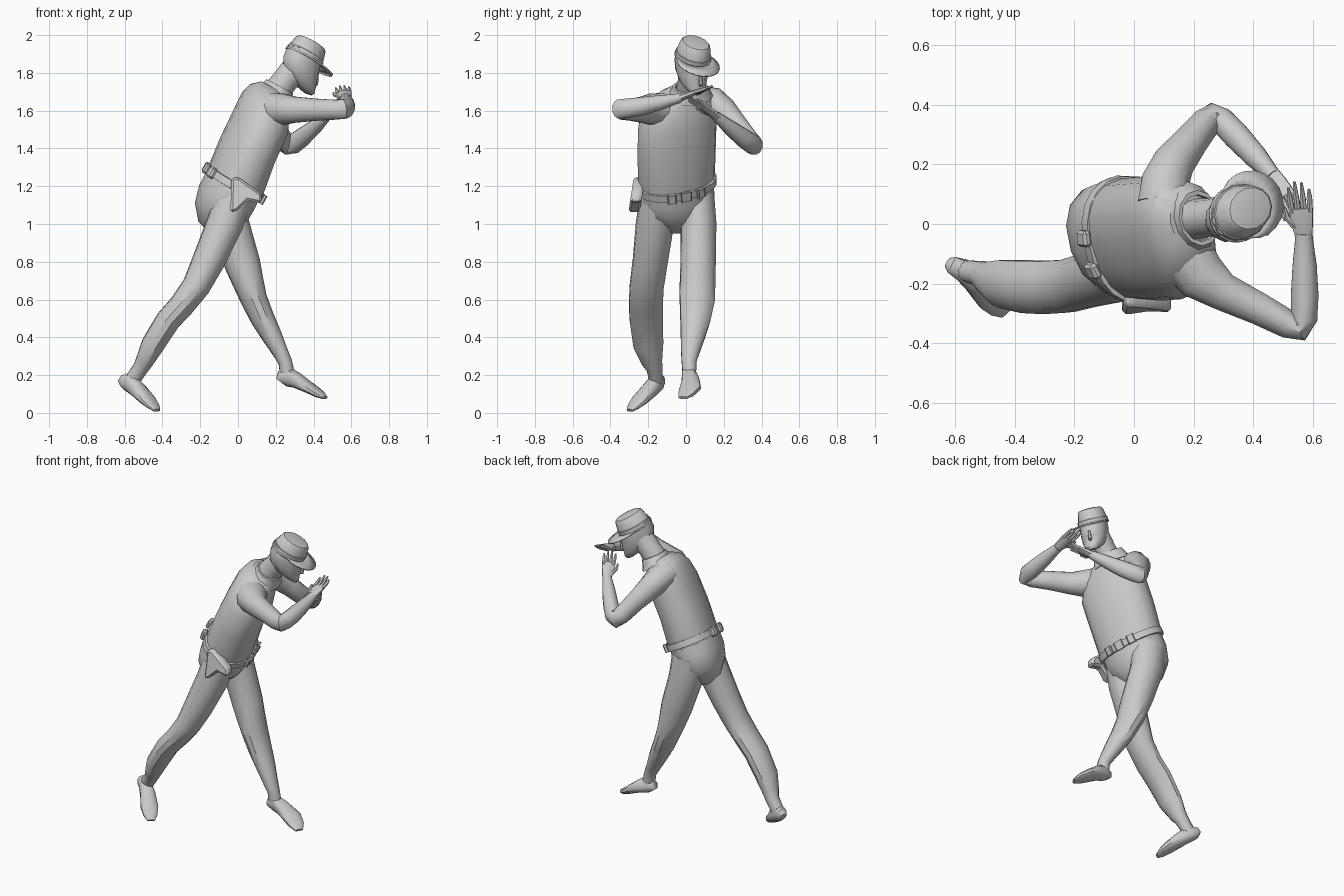
import bpy, bmesh, math
from mathutils import Vector as V

RIGHT = V((.35, -.94, 0))      # body's right-hand direction
HEAD_RIGHT = V((.52, -.85, 0))  # the head turns a little further
UP = V((0, 0, 1))


def finish(name, bm, angle=35):
    bmesh.ops.recalc_face_normals(bm, faces=bm.faces)
    me = bpy.data.meshes.new(name)
    bm.to_mesh(me)
    bm.free()
    ob = bpy.data.objects.new(name, me)
    bpy.context.collection.objects.link(ob)
    bpy.ops.object.select_all(action='DESELECT')
    ob.select_set(True)
    bpy.context.view_layer.objects.active = ob
    bpy.ops.object.shade_smooth_by_angle(angle=math.radians(angle))
    return ob


def frame(n, side):
    n = V(n).normalized()
    s = (V(side) - n * n.dot(V(side))).normalized()
    return s, n.cross(s)


def loft(name, st, side=RIGHT, n=12, p=2.0, normal=None, cap=True):
    """Rings at stations (x, y, z, half width along side, half depth)."""
    bm = bmesh.new()
    pts = [V(s[:3]) for s in st]
    rings = []
    for i, s in enumerate(st):
        t = normal or pts[min(i + 1, len(pts) - 1)] - pts[max(i - 1, 0)]
        u, f = frame(t, side)
        ring = []
        for k in range(n):
            a = 2 * math.pi * (k + .5) / n
            c, d = [math.copysign(abs(q) ** (2 / p), q) for q in (math.cos(a), math.sin(a))]
            ring.append(bm.verts.new(pts[i] + u * c * s[3] + f * d * s[4]))
        rings.append(ring)
    for r, q in zip(rings, rings[1:]):
        for k in range(n):
            bm.faces.new((r[k], r[(k + 1) % n], q[(k + 1) % n], q[k]))
    if cap:
        bm.faces.new(rings[0])
        bm.faces.new(rings[-1])
    return finish(name, bm)


def block(name, c, n, side, size):
    """Small bevelled box with its thickness along n."""
    s, f = frame(n, side)
    n = V(n).normalized()
    bm = bmesh.new()
    bmesh.ops.create_cube(bm, size=1)
    for v in bm.verts:
        v.co = V(c) + s * v.co.x * size[0] + f * v.co.y * size[1] + n * v.co.z * size[2]
    bmesh.ops.bevel(bm, geom=bm.edges[:], offset=min(size) * .3, segments=1, affect='EDGES')
    return finish(name, bm)


def hand(name, wrist, d, s):
    """Palm, four fingers and a thumb; the thumb is on the -s side."""
    w, d = V(wrist), V(d).normalized()
    s, f = frame(d, s)
    at = lambda a, b, c=0: tuple(w + d * a + s * b + f * c)
    loft(name + "_palm", [at(-.01, 0) + (.028, .024), at(.03, 0) + (.036, .019),
                          at(.075, 0) + (.042, .016), at(.1, 0) + (.038, .012)], side=s, n=8)
    for i, l in enumerate((.175, .195, .19, .165)):
        b = -.03 + i * .02
        loft(f"{name}_finger_{i + 1}", [at(.085, b) + (.011, .011), at(.135, b * 1.1, .003) + (.01, .01),
                                        at(l, b * 1.15) + (.005, .005)], side=s, n=6)
    loft(name + "_thumb", [at(.03, -.02) + (.014, .013), at(.07, -.05) + (.011, .011),
                           at(.105, -.055) + (.006, .006)], side=s, n=6)


# Torso and pelvis
loft("jacket", [(-.03, -.05, 1.19, .2, .142), (-.01, -.05, 1.235, .207, .148), (.05, -.05, 1.39, .213, .142),
                (.12, -.045, 1.54, .213, .14), (.148, -.025, 1.635, .192, .125),
                (.168, -.002, 1.692, .145, .105), (.195, .015, 1.72, .08, .08)],
     side=(.35, -.92, -.1), n=16, p=2.3, normal=V((.43, 0, .9)))
loft("pelvis", [(-.025, -.05, 1.21, .2, .148), (-.06, -.047, 1.14, .2, .15), (-.085, -.045, 1.07, .185, .14),
                (-.1, -.045, 1.0, .13, .105), (-.1, -.045, .95, .06, .05)], n=14, p=2.2)

# Belt with pouches and buckle
BN = V((.48, -.06, .87))
BC = V((-.02, -.05, 1.215))
band = [(-.022, .2, .14), (-.02, .216, .159), (.02, .216, .159), (.022, .2, .14)]
loft("belt", [tuple(BC + BN * h) + (a, b) for h, a, b in band], n=20, p=2.2, normal=BN)
bs, bf = frame(BN, RIGHT)
for i, deg in enumerate((70, 112, 256, 286)):
    a = math.radians(deg)
    out = bs * math.cos(a) / .22 + bf * math.sin(a) / .165
    pos = BC + bs * .222 * math.cos(a) + bf * .165 * math.sin(a)
    big = 1 if deg > 180 else .65
    block(f"belt_pouch_{i + 1}", pos, out, BN, (.06 * big, .055 * big, .03 * big))
block("buckle", BC + bf * .16, bf, BN, (.045, .05, .014))

# Holster on the right hip
bm = bmesh.new()
outline = [(-.035, 1.24), (.0, 1.25), (.125, 1.16), (.125, 1.11), (.05, 1.125), (-.005, 1.07), (-.04, 1.06)]
bm.faces.new([bm.verts.new((x, -.305 + .15 * (z - 1.06), z)) for x, z in outline])
ext = bmesh.ops.extrude_face_region(bm, geom=bm.faces[:])
for v in ext['geom']:
    if isinstance(v, bmesh.types.BMVert):
        v.co.y += .06
bmesh.ops.bevel(bm, geom=bm.edges[:], offset=.012, segments=1, affect='EDGES')
finish("holster", bm)

# Legs
loft("left_leg", [(-.07, .055, 1.15, .095, .115), (-.045, .066, 1.0, .096, .106), (.025, .064, .785, .095, .096),
                  (.055, .061, .69, .096, .083), (.085, .06, .6, .096, .071), (.13, .05, .5, .083, .064),
                  (.178, .037, .41, .067, .055), (.225, .022, .32, .05, .042), (.25, .016, .27, .04, .037),
                  (.263, .018, .195, .036, .04)], side=(.1, -1, 0))
loft("right_leg", [(-.02, -.15, 1.16, .09, .1), (-.07, -.165, 1.0, .102, .098), (-.158, -.19, .8, .094, .087),
                   (-.222, -.208, .67, .092, .075), (-.297, -.213, .57, .092, .068), (-.37, -.21, .49, .091, .066),
                   (-.452, -.2, .36, .082, .062), (-.497, -.18, .27, .056, .048), (-.517, -.167, .235, .044, .042),
                   (-.562, -.158, .17, .036, .042)], side=(.1, -1, 0))

# Feet
loft("left_foot", [(.214, .02, .172, .02, .014), (.224, .02, .186, .032, .034), (.265, .02, .192, .04, .052),
                   (.315, .025, .17, .048, .04), (.385, .022, .128, .06, .027), (.43, .002, .1, .048, .02),
                   (.46, -.017, .08, .026, .009)], side=(.1, -1, -.35), p=2.4)
loft("right_foot", [(-.625, -.13, .162, .018, .014), (-.612, -.137, .168, .03, .034), (-.575, -.155, .162, .038, .05),
                    (-.53, -.19, .122, .046, .042), (-.478, -.245, .068, .054, .028), (-.45, -.275, .037, .044, .019),
                    (-.43, -.297, .013, .024, .009)], side=(-.7, -.72, 0), p=2.4)

# Arms (half width is measured upward)
loft("right_arm", [(.17, -.1, 1.61, .088, .1), (.225, -.175, 1.607, .086, .09), (.3, -.228, 1.605, .071, .066),
                   (.42, -.285, 1.605, .06, .056), (.52, -.338, 1.605, .054, .049), (.56, -.35, 1.608, .053, .044),
                   (.572, -.32, 1.612, .053, .045), (.573, -.24, 1.622, .051, .048), (.573, -.14, 1.642, .041, .042),
                   (.571, -.06, 1.66, .029, .032), (.57, -.03, 1.668, .026, .03)], side=UP)
loft("left_arm", [(.1, .07, 1.66, .075, .09), (.105, .14, 1.645, .083, .083), (.13, .2, 1.597, .075, .073),
                  (.185, .27, 1.52, .062, .06), (.24, .338, 1.44, .056, .052), (.266, .362, 1.417, .054, .046),
                  (.295, .347, 1.425, .054, .045), (.34, .3, 1.458, .051, .047), (.405, .23, 1.512, .04, .041),
                  (.455, .175, 1.558, .029, .03), (.468, .16, 1.57, .027, .027)], side=UP)
hand("right_hand", (.57, -.04, 1.665), (-.02, .18, .065), (1, 0, .1))
hand("left_hand", (.465, .163, 1.568), (.07, -.13, .09), (.7, .6, .1))

# Collar, neck and head
CN = V((.47, 0, .88))
CC = V((.2, .02, 1.69))
loft("collar", [tuple(CC + CN * h) + (a, b) for h, a, b in
                ((-.02, .125, .1), (.015, .108, .086), (.045, .095, .078), (.045, .08, .068), (0, .075, .065))],
     n=12, normal=CN)
loft("neck", [(.19, .015, 1.68, .07, .075), (.25, .022, 1.76, .065, .07), (.31, .03, 1.83, .066, .075)])
HN = V((.34, .14, .93))
loft("head", [(.37, .052, 1.69, .026, .024), (.36, .046, 1.71, .045, .05), (.338, .034, 1.75, .066, .083),
              (.33, .028, 1.8, .078, .104), (.337, .03, 1.85, .083, .108), (.352, .036, 1.91, .08, .1),
              (.37, .042, 1.94, .05, .06)], n=12, p=2.2, normal=HN, side=HEAD_RIGHT)
hs, hf = frame(HN, HEAD_RIGHT)
FACE = V((.33, .028, 1.79))
loft("nose", [tuple(FACE + hf * a + HN * h) + (w, w) for a, h, w in
              ((.096, .04, .006), (.106, .005, .011), (.108, -.01, .013), (.098, -.02, .008))], n=6)

# Cap: crown plus a brim that widens into a peak at the front
CAPN = V((.45, .17, .87)).normalized()
CAP = V((.35, .037, 1.882))
crown = [(0, .092, .108), (.025, .092, .108), (.027, .088, .104), (.078, .077, .092), (.09, .068, .082), (.095, .045, .055)]
loft("cap_crown", [tuple(CAP + CAPN * h) + (a, b) for h, a, b in crown], n=14, normal=CAPN, side=HEAD_RIGHT)
cs, cf = frame(CAPN, HEAD_RIGHT)
bm = bmesh.new()
inner, outer = [], []
for k in range(28):
    a = 2 * math.pi * k / 28
    dirn = cs * math.cos(a) * .9 + cf * math.sin(a) * 1.05
    w = .003 + .072 * max(0, math.sin(a)) ** .9
    inner.append(bm.verts.new(CAP + dirn * .095))
    outer.append(bm.verts.new(CAP + dirn * (.104 + w) - CAPN * w * .15))
for k in range(28):
    j = (k + 1) % 28
    bm.faces.new((inner[k], inner[j], outer[j], outer[k]))
brim = finish("cap_brim", bm)
sol = brim.modifiers.new("thickness", 'SOLIDIFY')
sol.thickness = .008
sol.offset = 0
